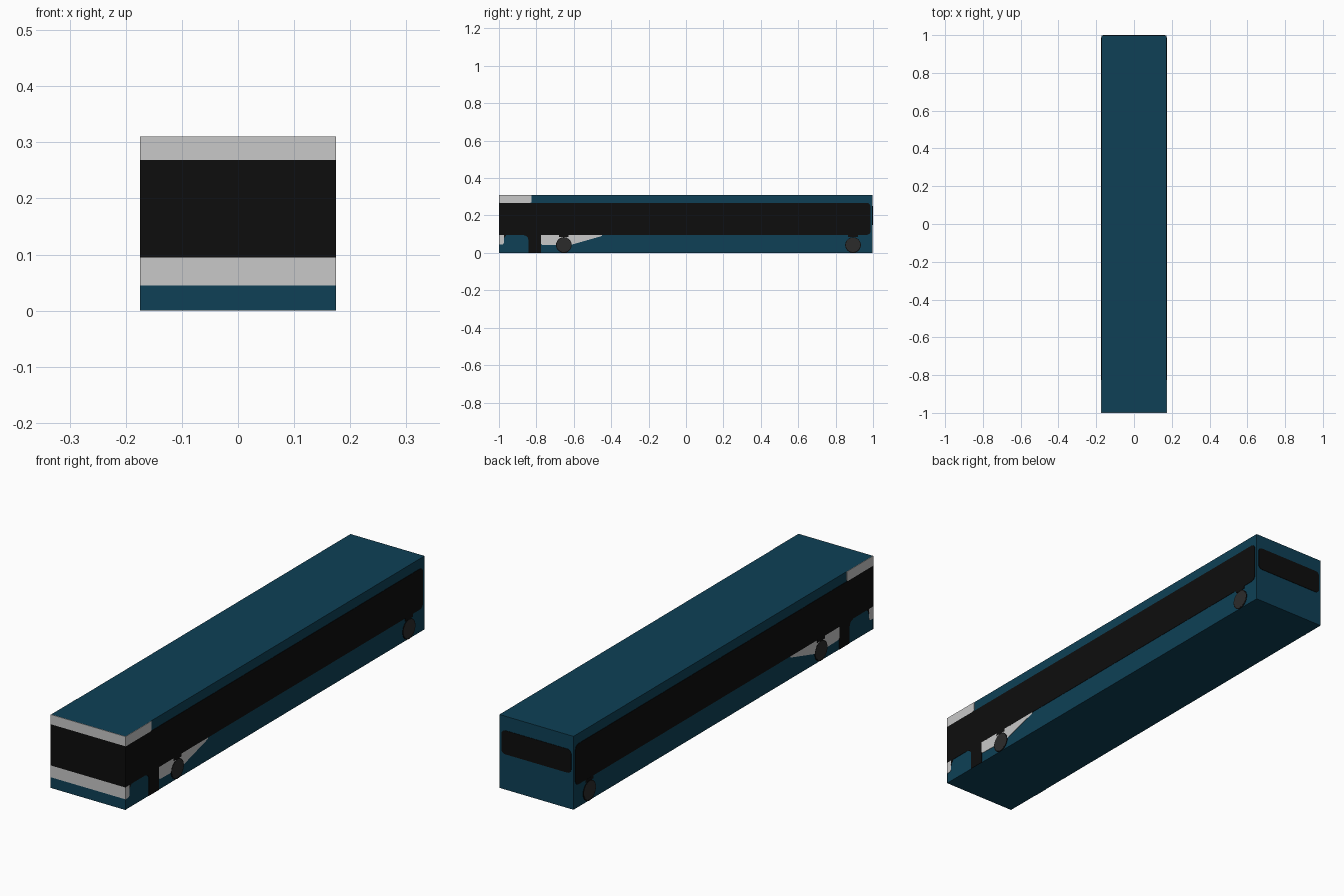
import bpy, bmesh, math
from mathutils import Vector

if "Cube" in bpy.data.objects:
    bpy.data.objects.remove(bpy.data.objects["Cube"])

W, L, H = 0.173, 0.998, 0.31      # half width, half length, height of the body


def material(name, r, g, b):
    m = bpy.data.materials.new(name)
    m.diffuse_color = (r, g, b, 1)
    m.use_nodes = True
    m.node_tree.nodes["Principled BSDF"].inputs["Base Color"].default_value = m.diffuse_color
    return m


TEAL = material("teal paint", 0.0044, 0.051, 0.093)
GREY = material("light grey paint", 0.578, 0.578, 0.578)
BLACK = material("black glass", 0.004, 0.004, 0.004)
RUBBER = material("dark grey tyre", 0.024, 0.024, 0.024)


def prism(name, mat, pts, depth, mirror=False):
    """Extrude a flat 3D outline by a vector; optionally mirror it across x."""
    bm = bmesh.new()
    face = bm.faces.new([bm.verts.new(p) for p in pts])
    out = bmesh.ops.extrude_face_region(bm, geom=[face])["geom"]
    bmesh.ops.translate(bm, vec=Vector(depth),
                        verts=[v for v in out if isinstance(v, bmesh.types.BMVert)])
    bmesh.ops.recalc_face_normals(bm, faces=bm.faces)
    me = bpy.data.meshes.new(name)
    bm.to_mesh(me)
    bm.free()
    me.materials.append(mat)
    ob = bpy.data.objects.new(name, me)
    bpy.context.collection.objects.link(ob)
    if mirror:
        m = ob.modifiers.new("mirror", 'MIRROR')
        m.use_mirror_merge = False
    return ob


def side(name, mat, yz, t):
    """Thin plate on both long sides."""
    return prism(name, mat, [(W, y, z) for y, z in yz], (t, 0, 0), True)


def rect(a0, a1, b0, b1, radii=(0, 0, 0, 0), n=5):
    """Rectangle outline; radii for low-low, high-low, high-high, low-high corners."""
    pts = []
    corners = [(a0, b0, 1, 1), (a1, b0, -1, 1), (a1, b1, -1, -1), (a0, b1, 1, -1)]
    for i, ((a, b, sa, sb), r) in enumerate(zip(corners, radii)):
        if r == 0:
            pts.append((a, b))
            continue
        for k in range(n + 1):
            t = math.pi + i * math.pi / 2 + k / n * math.pi / 2
            pts.append((a + sa * r + r * math.cos(t), b + sb * r + r * math.sin(t)))
    return pts


def disc(y, z, r, n=32):
    return [(y + r * math.cos(2 * math.pi * k / n),
             max(0, z + r * math.sin(2 * math.pi * k / n))) for k in range(n)]


# Body shell
prism("bus_body", TEAL, [(x, y, 0) for x, y in rect(-W, W, -L, L)], (0, 0, H))

# Front bands, full width
for name, mat, z0, z1 in (("front_lower_band", GREY, 0.045, 0.095),
                          ("windscreen", BLACK, 0.095, 0.269),
                          ("front_upper_band", GREY, 0.269, H)):
    prism(name, mat, [(x, -L, z) for x, z in rect(-0.175, 0.175, z0, z1)], (0, -0.002, 0))
prism("front_skirt", TEAL, [(x, -L, z) for x, z in rect(-0.175, 0.175, 0, 0.045)],
      (0, -0.002, 0))

# Rear window
r = 0.018
prism("rear_window", BLACK,
      [(x, L, z) for x, z in rect(-0.163, 0.163, 0.15, 0.25, (r, r, r, r))], (0, 0.002, 0))

# Side windows and door
side("side_windows", BLACK, rect(-L, 0.987, 0.096, 0.268, (0, 0.022, 0.022, 0)), 0.0015)
side("door", BLACK, [(-0.843, 0), (-0.775, 0), (-0.775, 0.096), (-0.87, 0.096),
                     (-0.853, 0.09), (-0.845, 0.08), (-0.843, 0.07)], 0.0015)
side("front_corner_trim", BLACK, [(-0.974, 0.07), (-0.971, 0.083), (-0.96, 0.096),
                                  (-0.974, 0.096)], 0.0015)

# Grey side panels
side("side_front_upper_panel", GREY, rect(-L, -0.825, 0.268, H, (0, 0.008, 0, 0)), 0.0015)
side("side_front_lower_panel", GREY, rect(-L, -0.974, 0.045, 0.096, (0, 0.01, 0, 0)), 0.0015)
side("side_swoosh_panel", GREY, [(-0.775, 0.048), (-0.77, 0.043), (-0.625, 0.04),
                                 (-0.45, 0.09), (-0.45, 0.096), (-0.775, 0.096)], 0.0014)

# Wheels in thin black arches
for name, y in (("front", -0.653), ("rear", 0.893)):
    side(name + "_wheel_arch", BLACK, disc(y, 0.042, 0.042), 0.0017)
    side(name + "_arch_top", BLACK, rect(y - 0.026, y + 0.026, 0.084, 0.096), 0.0017)
    side(name + "_wheel", RUBBER, disc(y, 0.043, 0.038), 0.002)
